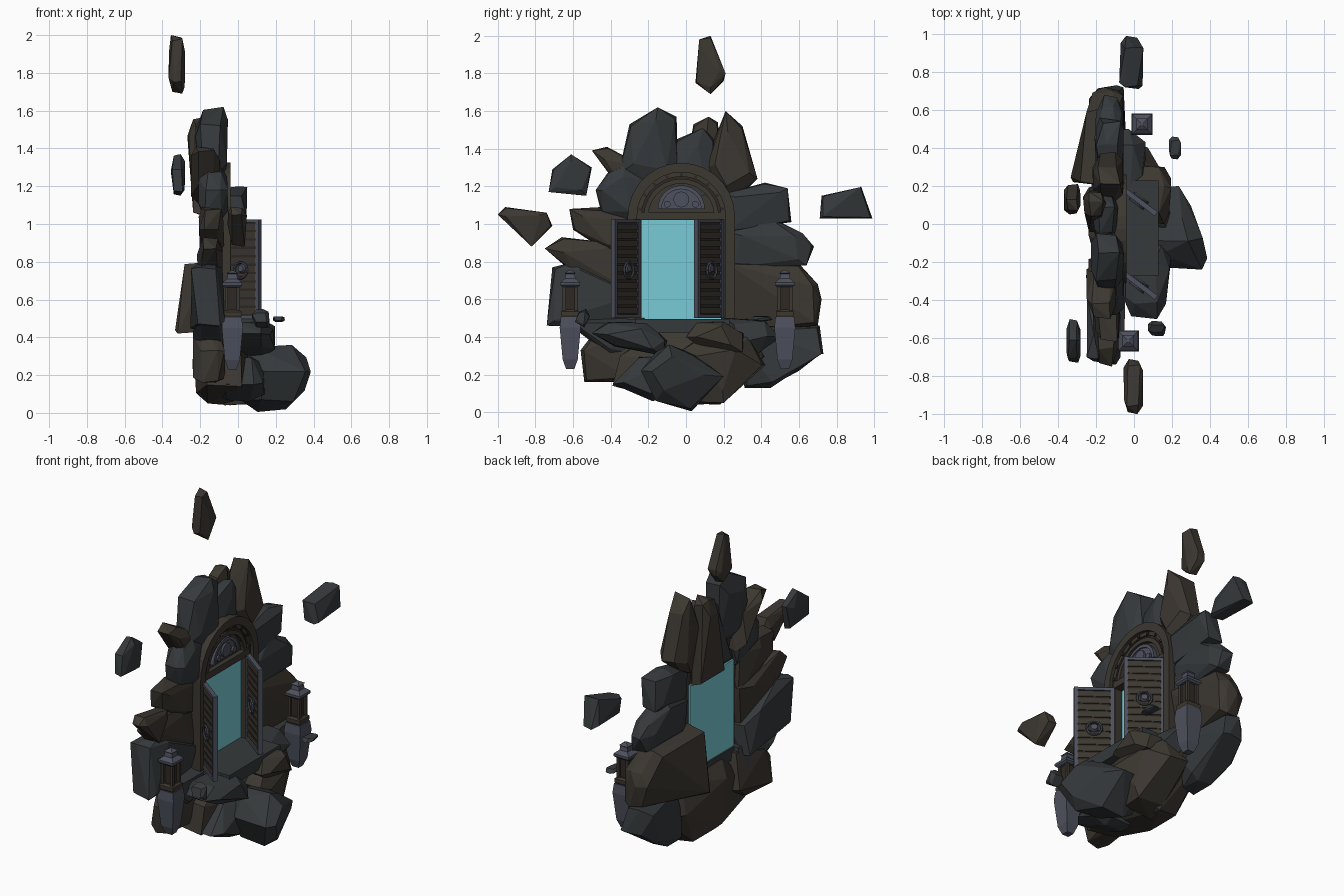
import bpy, bmesh, math, random
from mathutils import Vector, Matrix

if "Cube" in bpy.data.objects:
    bpy.data.objects.remove(bpy.data.objects["Cube"])

random.seed(4)

def material(name, r, g, b):
    m = bpy.data.materials.new(name)
    m.diffuse_color = (r, g, b, 1)
    m.use_nodes = True
    m.node_tree.nodes["Principled BSDF"].inputs["Base Color"].default_value = m.diffuse_color
    return m

SLATE = material("slate", 0.036, 0.041, 0.044)
BROWN = material("brown_stone", 0.045, 0.038, 0.030)
METAL = material("metal", 0.075, 0.082, 0.110)
WOOD = material("dark_wood", 0.030, 0.022, 0.017)
GLOW = material("portal_glow", 0.19, 0.60, 0.68)

def finish(name, bm, mat, matrix=None):
    bmesh.ops.recalc_face_normals(bm, faces=bm.faces)
    me = bpy.data.meshes.new(name)
    bm.to_mesh(me)
    bm.free()
    me.materials.append(mat)
    ob = bpy.data.objects.new(name, me)
    if matrix:
        ob.matrix_world = matrix
    bpy.context.collection.objects.link(ob)
    return ob

def rock(name, mat, x0, x1, *yz, crown=0.62, back=0.0, front=0.0):
    """Faceted hull: y,z silhouette held through the middle, shrunken crowns front and
    back; back/front tilt those sides in x along y."""
    bm = bmesh.new()
    pts = [Vector((0, yz[i], yz[i + 1])) for i in range(0, len(yz), 2)]
    c = sum(pts, Vector()) / len(pts)

    def add(p, t):
        a, b = x0 + back * (p.y - c.y), x1 + front * (p.y - c.y)
        bm.verts.new((a + (b - a) * t, p.y, p.z))

    for i, p in enumerate(pts):
        mid = 0.25 if i % 2 else 0.75
        add(p, mid + random.uniform(-.12, .12))
        add(c + (p - c) * .93, 1 - mid)
        q = c + (p - c) * crown * random.uniform(.85, 1.2)
        add(q, random.uniform(0, .08) if i % 2 else random.uniform(.92, 1))
    bmesh.ops.convex_hull(bm, input=bm.verts)
    bmesh.ops.delete(bm, geom=[v for v in bm.verts if not v.link_faces], context='VERTS')
    bmesh.ops.dissolve_limit(bm, angle_limit=0.2, verts=bm.verts, edges=bm.edges)
    return finish(name, bm, mat)

def box(name, mat, x0, x1, y0, y1, z0, z1, matrix=None):
    bm = bmesh.new()
    bmesh.ops.create_cube(bm, size=1)
    for v in bm.verts:
        v.co = Vector((x0 + (v.co.x + .5) * (x1 - x0), y0 + (v.co.y + .5) * (y1 - y0),
                       z0 + (v.co.z + .5) * (z1 - z0)))
    return finish(name, bm, mat, matrix)

def arc(r, cy, cz, bottom=None, n=14):
    pts = [(cy + r * math.cos(math.pi * i / n), cz + r * math.sin(math.pi * i / n)) for i in range(n + 1)]
    return pts if bottom is None else [(cy + r, bottom)] + pts + [(cy - r, bottom)]

def band(name, mat, outer, inner, x0, x1):
    """Solid between two open outlines with matching point counts."""
    bm = bmesh.new()
    rows = [[bm.verts.new((x, *p)) for p in o] for o, x in
            ((outer, x0), (outer, x1), (inner, x1), (inner, x0))]
    for a, b in zip(rows, rows[1:] + rows[:1]):
        for i in range(len(a) - 1):
            bm.faces.new((a[i], a[i + 1], b[i + 1], b[i]))
    for i in (0, -1):
        bm.faces.new([r[i] for r in rows])
    return finish(name, bm, mat)

def prism(name, mat, outline, x0, x1):
    bm = bmesh.new()
    rows = [[bm.verts.new((x, *p)) for p in outline] for x in (x0, x1)]
    for i in range(len(outline)):
        j = (i + 1) % len(outline)
        bm.faces.new((rows[0][i], rows[0][j], rows[1][j], rows[1][i]))
    for r in rows:
        bm.faces.new(r)
    return finish(name, bm, mat)

def square_loft(name, mat, cx, cy, sections):
    bm = bmesh.new()
    rows = [[bm.verts.new((cx + h * sx, cy + h * sy, z)) for sx, sy in
             ((-1, -1), (1, -1), (1, 1), (-1, 1))] for z, h in sections]
    for a, b in zip(rows, rows[1:]):
        for i in range(4):
            j = (i + 1) % 4
            bm.faces.new((a[i], a[j], b[j], b[i]))
    bm.faces.new(rows[0])
    bm.faces.new(rows[-1])
    return finish(name, bm, mat)

# Crown of rocks around the arch
rock("crown_left_rock", SLATE, -.23, -.05, -.36, 1.26, -.30, 1.53, -.15, 1.62, -.05, 1.57, -.04, 1.2, -.2, 1.18)
rock("crown_middle_rock", SLATE, -.22, -.08, -.2, 1.05, -.05, 1.45, .09, 1.51, .15, 1.45, .17, 1.05)
rock("crown_back_rock", BROWN, -.27, -.14, -.05, 1.04, .04, 1.53, .12, 1.57, .17, 1.54, .2, 1.04)
rock("crown_right_rock", BROWN, -.22, -.05, .11, 1.3, .15, 1.45, .21, 1.6, .30, 1.52, .38, 1.24, .32, 1.18, .2, 1.1)
rock("upper_left_wedge", BROWN, -.25, -.09, -.50, 1.39, -.42, 1.41, -.25, 1.32, -.2, 1.1, -.36, 1.2)
rock("upper_left_rock", SLATE, -.21, -.05, -.48, 1.18, -.41, 1.28, -.32, 1.31, -.2, 1.24, -.25, .98, -.45, 1.06)
rock("left_rock", BROWN, -.21, -.07, -.62, 1.08, -.45, 1.09, -.27, 1.06, -.26, .82, -.40, .84, -.60, .97)
rock("left_ledge", BROWN, -.22, -.07, -.75, .87, -.66, .93, -.4, .9, -.25, .85, -.26, .6, -.6, .74)
rock("left_low_rock", SLATE, -.26, -.07, -.74, .46, -.71, .77, -.59, .80, -.38, .68, -.25, .62, -.26, .44, crown=.85)
rock("upper_right_rock", SLATE, -.2, -.05, .2, 1.16, .42, 1.22, .54, 1.19, .56, 1.01, .22, .96)
rock("right_rock", SLATE, -.21, -.05, .21, .96, .44, 1.04, .62, .95, .68, .88, .64, .78, .23, .76)
rock("right_big_rock", BROWN, -.27, -.05, .2, .8, .6, .79, .70, .68, .72, .60, .70, .46, .22, .42, crown=.8, back=.3)

# Rocks under the threshold
rock("right_under_rock", SLATE, -.24, -.04, .36, .46, .71, .46, .73, .31, .60, .22, .45, .13, .31, .13, .30, .3, crown=.8)
rock("left_under_rock", BROWN, -.24, -.06, -.56, .33, -.46, .46, -.2, .48, -.16, .25, -.30, .16, -.54, .16, crown=.8)
rock("left_shelf_rock", SLATE, -.25, -.04, -.67, .5, -.55, .44, -.4, .3, -.22, .3, -.22, .5)
rock("left_step_rock", SLATE, -.08, .2, -.50, .42, -.42, .48, -.2, .48, -.1, .38, -.12, .3, -.38, .35, front=.1)
rock("keel_rock", BROWN, -.24, .06, -.35, .3, -.1, .47, .3, .47, .44, .3, .18, .04, -.05, .05, -.39, .14)
rock("left_keel_rock", SLATE, -.13, .14, -.39, .15, -.25, .3, -.08, .3, -.1, .07, -.18, .06)
rock("right_keel_rock", BROWN, -.12, .18, -.02, .33, .1, .42, .33, .4, .42, .25, .20, .05, .06, .04, front=-.2)
rock("right_step_rock", BROWN, -.08, .2, .0, .4, .05, .48, .2, .48, .31, .42, .3, .32, .1, .32)
rock("right_shelf_rock", SLATE, -.2, .06, .2, .5, .42, .49, .5, .4, .38, .3, .25, .35)
rock("front_boulder", SLATE, .02, .36, -.24, .22, -.16, .32, -.09, .36, .04, .31, .20, .19, .03, .005, -.16, .06, front=-.3, back=-.15)
box("threshold_slab", SLATE, -.17, .13, -.27, .23, .42, .495)

# Floating stones
rock("float_top", BROWN, -.37, -.28, .07, 1.98, .13, 2.0, .21, 1.80, .20, 1.76, .13, 1.69, .05, 1.75)
rock("float_upper_left", SLATE, -.36, -.28, -.73, 1.17, -.71, 1.29, -.61, 1.37, -.5, 1.30, -.53, 1.15)
rock("float_left", BROWN, -.06, .05, -1, 1.05, -.96, 1.09, -.74, 1.06, -.71, .99, -.82, .88)
rock("float_right", SLATE, -.08, .05, .71, 1.03, .72, 1.15, .93, 1.2, .99, 1.03, crown=.85)
rock("pebble_left", SLATE, .07, .17, -.59, .48, -.57, .53, -.53, .55, -.51, .51, -.54, .45)
rock("pebble_right", SLATE, .18, .25, .34, .49, .36, .51, .44, .51, .46, .49, .40, .48)

# Arched doorway
CY, CZ = -.025, 1.04
band("outer_arch", BROWN, arc(.285, CY, CZ, .49), arc(.235, CY, CZ, .49), -.15, -.04)
band("inner_arch", BROWN, arc(.24, CY, CZ, .49), arc(.212, CY, CZ, .49), -.15, -.06)
band("arch_trim", WOOD, arc(.215, CY, CZ), arc(.2, CY, CZ), -.15, -.07)
prism("lunette", BROWN, arc(.21, CY, CZ), -.15, -.085)
band("lunette_rim", BROWN, arc(.2, CY, CZ), arc(.175, CY, CZ), -.12, -.06)
box("lintel", BROWN, -.15, -.055, CY - .22, CY + .22, 1.02, 1.06)
prism("lunette_plate", METAL, arc(.12, CY, 1.08), -.1, -.07)
band("lunette_plate_rim", METAL, arc(.125, CY, 1.08), arc(.105, CY, 1.08), -.1, -.062)
for dy, dz, r in ((0, .05, .042), (-.075, .025, .018), (.075, .025, .018)):
    disc = arc(r, CY + dy, 1.08 + dz, n=8)
    disc += [(2 * (CY + dy) - y, 2 * (1.08 + dz) - z) for y, z in disc[1:-1]]
    prism("lunette_boss", METAL, disc, -.08, -.058)
for i in range(9):
    a = math.pi * (i + .5) / 9
    y, z = CY + .222 * math.cos(a), CZ + .222 * math.sin(a)
    box("arch_stud", WOOD, -.065, -.053, y - .008, y + .008, z - .008, z + .008)
box("portal", GLOW, -.16, -.11, CY - .215, CY + .215, .495, 1.03)

# Two open doors, local x runs from the hinge outwards
def door(hx, hy):
    W, Z0, Z1 = .228, .5, 1.025
    m = Matrix.Translation((hx, hy, 0)) @ Matrix.Rotation(-math.radians(37), 4, 'Z')
    for a, b in ((0, .022), (W - .022, W)):
        box("door_stile", METAL, a, b, -.014, .014, Z0, Z1, m)
    for a in (Z0, Z1 - .018):
        box("door_rail", METAL, .02, W - .02, -.013, .013, a, a + .018, m)
    n = 11
    h = (Z1 - Z0 - .036) / n
    box("door_core", WOOD, .02, W - .02, -.004, .004, Z0 + .015, Z1 - .015, m)
    for i in range(n):
        z = Z0 + .018 + i * h
        box("door_plank", BROWN, .022, W - .022, -.009, .009, z + .006, z + h - .006, m)
    for s in (-1, 1):
        bm = bmesh.new()
        bmesh.ops.create_cone(bm, cap_ends=True, segments=10, radius1=.026, radius2=.018, depth=.016)
        finish("knocker_plate", bm, METAL, m @ Matrix.Translation((W / 2, s * .014, .765))
               @ Matrix.Rotation(-s * math.pi / 2, 4, 'X'))
        bpy.ops.mesh.primitive_torus_add(major_segments=14, minor_segments=6, major_radius=.042, minor_radius=.007)
        ring = bpy.context.object
        ring.name = "knocker_ring"
        ring.data.materials.append(METAL)
        ring.matrix_world = m @ Matrix.Translation((W / 2, s * .02, .755)) @ Matrix.Rotation(math.pi / 2, 4, 'X')

door(-.065, .19)
door(-.065, -.25)

# Lanterns on pointed stone posts
def lantern(cx, cy):
    square_loft("lantern_post", METAL, cx, cy, [(.23, .022), (.28, .04), (.45, .056), (.505, .05)])
    square_loft("lantern_base", BROWN, cx, cy, [(.5, .04), (.515, .048), (.535, .048), (.545, .036)])
    square_loft("lantern_core", WOOD, cx, cy, [(.54, .028), (.67, .028)])
    for sx in (-1, 1):
        for sy in (-1, 1):
            square_loft("lantern_corner", BROWN, cx + sx * .031, cy + sy * .031, [(.535, .009), (.675, .009)])
    square_loft("lantern_cap", METAL, cx, cy, [(.665, .042), (.675, .052), (.69, .052), (.71, .028),
                                               (.735, .024), (.74, .03), (.755, .006)])

lantern(.042, .525)
lantern(-.03, -.615)
